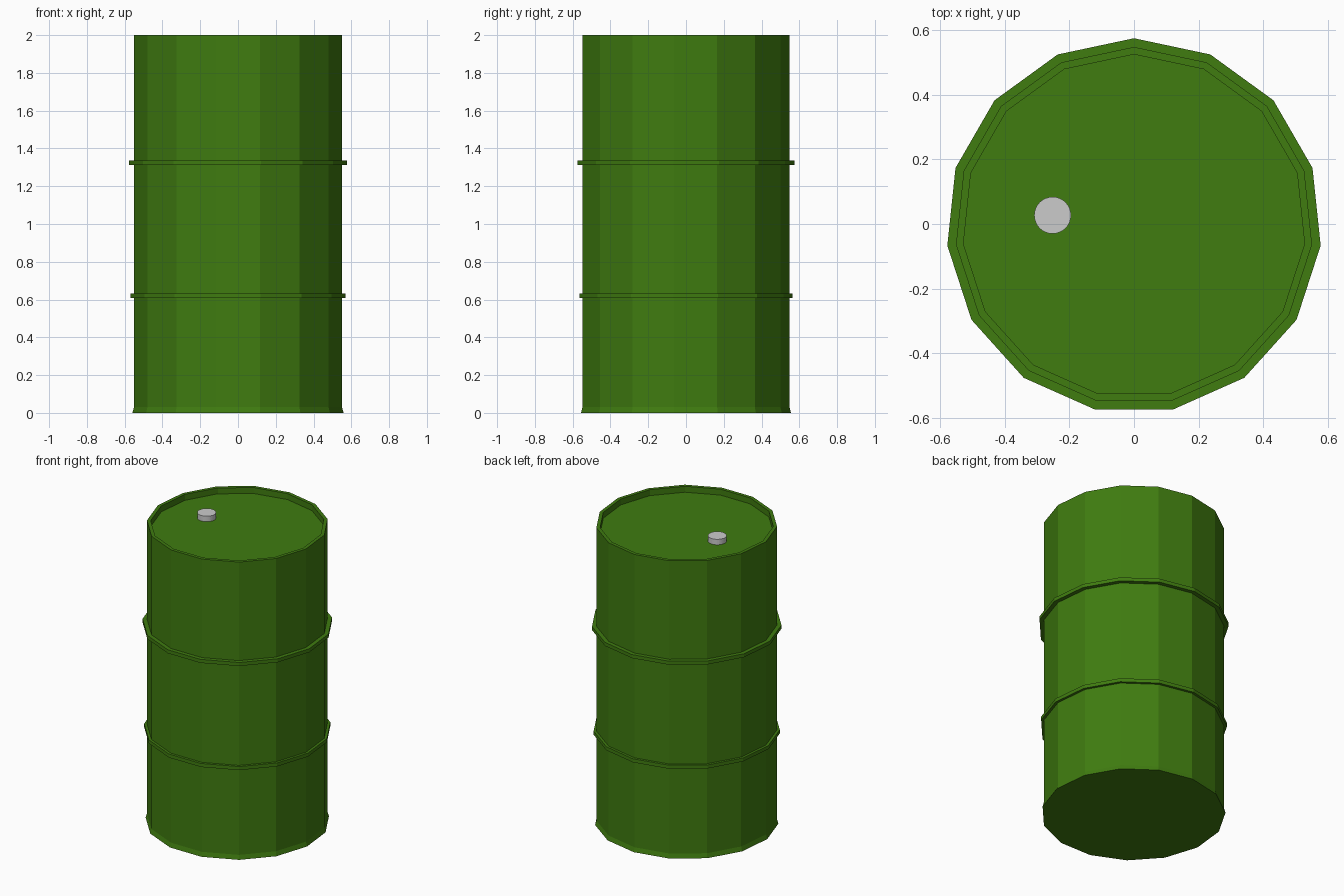
import bpy, bmesh
from math import sin, cos, pi

if "Cube" in bpy.data.objects:
    bpy.data.objects.remove(bpy.data.objects["Cube"])

SIDES = 15
CY = -0.006  # odd-sided polygon is offset so its bounds are centred


def lathe(name, profile, sides, centre, mat=None, closed=False):
    """Spin an (r, z) profile with flat facets; open profiles get end caps."""
    bm = bmesh.new()
    rings = []
    for r, z in profile:
        rings.append([bm.verts.new((centre[0] + r * sin(2 * pi * i / sides),
                                    centre[1] + r * cos(2 * pi * i / sides), z))
                      for i in range(sides)])
    pairs = list(zip(rings, rings[1:]))
    if closed:
        pairs.append((rings[-1], rings[0]))
    else:
        bm.faces.new(rings[0])
        bm.faces.new(rings[-1])
    for a, b in pairs:
        for i in range(sides):
            j = (i + 1) % sides
            bm.faces.new((a[i], a[j], b[j], b[i]))
    bmesh.ops.recalc_face_normals(bm, faces=bm.faces)
    mesh = bpy.data.meshes.new(name)
    bm.to_mesh(mesh)
    bm.free()
    obj = bpy.data.objects.new(name, mesh)
    bpy.context.collection.objects.link(obj)
    if mat:
        mesh.materials.append(mat)
    return obj


green = bpy.data.materials.new("green_paint")
green.diffuse_color = (0.05, 0.2, 0.005, 1)
green.use_nodes = True
green.node_tree.nodes["Principled BSDF"].inputs["Base Color"].default_value = green.diffuse_color

# Drum shell: flared foot, straight wall, raised rim and recessed lid
lathe("drum_body", [(0.562, 0), (0.554, 0.03), (0.554, 2.0),
                    (0.531, 2.0), (0.531, 1.96)], SIDES, (0, CY), green)

# Two square-section reinforcing hoops
for name, r, z in (("lower_hoop", 0.571, 0.62), ("upper_hoop", 0.581, 1.325)):
    lathe(name, [(0.545, z - 0.012), (r, z - 0.012), (r, z + 0.012),
                 (0.545, z + 0.012)], SIDES, (0, CY), green, closed=True)

# Filler cap on the lid
lathe("filler_cap", [(0.057, 1.955), (0.057, 1.997)], 32, (-0.252, 0.027))
